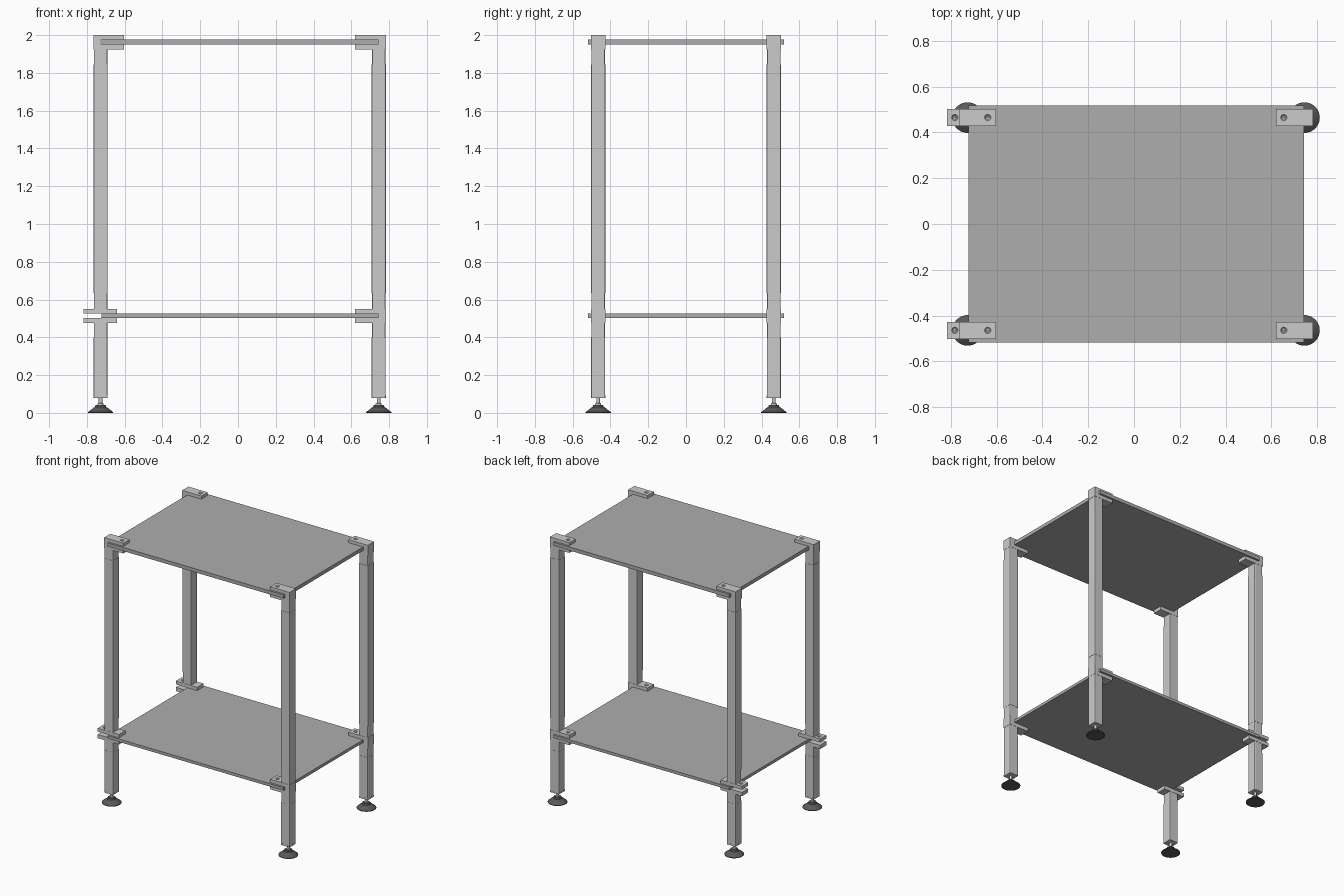
import bpy, bmesh, math
from mathutils import Matrix

if "Cube" in bpy.data.objects:
    bpy.data.objects.remove(bpy.data.objects["Cube"])

HW = 0.0375            # half width of the square posts
POST_Y = 0.465
LEFT_X, RIGHT_X = -0.7275, 0.745


def material(name, v):
    m = bpy.data.materials.new(name)
    m.diffuse_color = (v, v, v, 1)
    m.use_nodes = True
    m.node_tree.nodes["Principled BSDF"].inputs["Base Color"].default_value = m.diffuse_color
    return m


BOARD = material("board_grey", 0.42)
RUBBER = material("rubber_dark", 0.1)


def finish(name, bm, mat=None, smooth=False):
    bmesh.ops.recalc_face_normals(bm, faces=bm.faces)
    me = bpy.data.meshes.new(name)
    bm.to_mesh(me)
    bm.free()
    ob = bpy.data.objects.new(name, me)
    bpy.context.collection.objects.link(ob)
    if mat:
        me.materials.append(mat)
    if smooth:
        bpy.context.view_layer.objects.active = ob
        ob.select_set(True)
        bpy.ops.object.shade_smooth_by_angle(angle=math.radians(30))
        ob.select_set(False)
    return ob


def box(name, x0, x1, y0, y1, z0, z1, mat=None, bevel=0):
    bm = bmesh.new()
    m = Matrix.Translation(((x0 + x1) / 2, (y0 + y1) / 2, (z0 + z1) / 2))
    m = m @ Matrix.Diagonal((abs(x1 - x0), y1 - y0, z1 - z0, 1))
    bmesh.ops.create_cube(bm, size=1, matrix=m)
    if bevel:   # round only the vertical corners
        up = [e for e in bm.edges
              if abs(e.verts[0].co.z - e.verts[1].co.z) > (z1 - z0) / 2]
        bmesh.ops.bevel(bm, geom=up, offset=bevel, segments=2, profile=0.5,
                        affect='EDGES')
    return finish(name, bm, mat)


def lathe(name, prof, x, y, z, mat=None, steps=32):
    bm = bmesh.new()
    vs = [bm.verts.new((r, 0, h)) for r, h in prof]
    es = [bm.edges.new(p) for p in zip(vs, vs[1:])]
    bmesh.ops.spin(bm, geom=vs + es, cent=(0, 0, 0), axis=(0, 0, 1),
                   angle=2 * math.pi, steps=steps)
    bmesh.ops.remove_doubles(bm, verts=bm.verts, dist=1e-5)
    bmesh.ops.translate(bm, verts=bm.verts, vec=(x, y, z))
    return finish(name, bm, mat, True)


def extrude_y(name, pts, y0, y1):
    bm = bmesh.new()
    f = bm.faces.new([bm.verts.new((px, y0, pz)) for px, pz in pts])
    r = bmesh.ops.extrude_face_region(bm, geom=[f])
    vs = [v for v in r["geom"] if isinstance(v, bmesh.types.BMVert)]
    bmesh.ops.translate(bm, verts=vs, vec=(0, y1 - y0, 0))
    return finish(name, bm)


def clamp(tag, back, tip, y, z0, s0, s1, z1):
    """C-shaped clamp: wall at 'back', jaws reaching to 'tip', slot s0..s1."""
    d = 1 if tip > back else -1
    wall = back + d * 0.038
    extrude_y(tag + "_clamp_lower",
              [(back, z0), (tip, z0), (tip, s0), (wall, s0), (wall, s1), (back, s1)],
              y - HW, y + HW)
    jaw = box(tag + "_clamp_upper_jaw", back, tip, y - HW, y + HW, s1, z1)
    # countersunk hole with a screw in it
    sx = tip - d * 0.035
    t = z1 - s1
    cut = lathe(tag + "_hole_cutter",
                [(0, -t - 0.01), (0.007, -t - 0.01), (0.007, -0.008),
                 (0.014, 0), (0.014, 0.005), (0, 0.005)], sx, y, z1, None, 20)
    cut.hide_render = True
    cut.hide_viewport = True
    mod = jaw.modifiers.new("hole", 'BOOLEAN')
    mod.operation = 'DIFFERENCE'
    mod.object = cut
    lathe(tag + "_screw", [(0, -t), (0.0065, -t), (0.0065, -0.008),
                           (0.010, -0.005), (0.005, -0.005), (0.004, -0.009), (0, -0.009)],
          sx, y, z1, None, 16)


# shelves
for name, z0, z1 in (("lower_shelf", 0.503, 0.525), ("upper_shelf", 1.950, 1.977)):
    box(name, -0.723, 0.743, -0.518, 0.518, z0, z1, BOARD)

for side, x in (("left", LEFT_X), ("right", RIGHT_X)):
    for end, y in (("front", -POST_Y), ("back", POST_Y)):
        tag = f"{end}_{side}"
        # post segments and the slightly slimmer clamp sockets
        for part, z0, z1, w in (("foot_cap", 0.08, 0.092, HW),
                                ("lower_post", 0.092, 0.40, HW - 0.0005),
                                ("lower_socket", 0.40, 0.475, HW - 0.0015),
                                ("middle_socket", 0.55, 0.635, HW - 0.0015),
                                ("upper_post", 0.635, 1.845, HW),
                                ("upper_socket", 1.845, 1.925, HW - 0.0015)):
            box(f"{tag}_{part}", x - w, x + w, y - w, y + w, z0, z1, None, 0.006)

        # shelf clamps (the lower left ones open outwards)
        if side == "left":
            clamp(tag + "_upper", -0.765, -0.604, y, 1.923, 1.950, 1.977, 2.0)
            clamp(tag + "_lower", -0.640, -0.818, y, 0.475, 0.503, 0.525, 0.55)
        else:
            clamp(tag + "_upper", 0.7825, 0.620, y, 1.923, 1.950, 1.977, 2.0)
            clamp(tag + "_lower", 0.7825, 0.620, y, 0.475, 0.503, 0.525, 0.55)

        # levelling foot
        lathe(tag + "_foot_pad", [(0, 0), (0.067, 0), (0.067, 0.004), (0.036, 0.028),
                                  (0.030, 0.031), (0.026, 0.042), (0, 0.042)],
              x, y, 0, RUBBER)
        lathe(tag + "_foot_stem", [(0, 0.04), (0.016, 0.04), (0.016, 0.049),
                                   (0.010, 0.052), (0.010, 0.085), (0, 0.085)],
              x, y, 0, None, 20)
